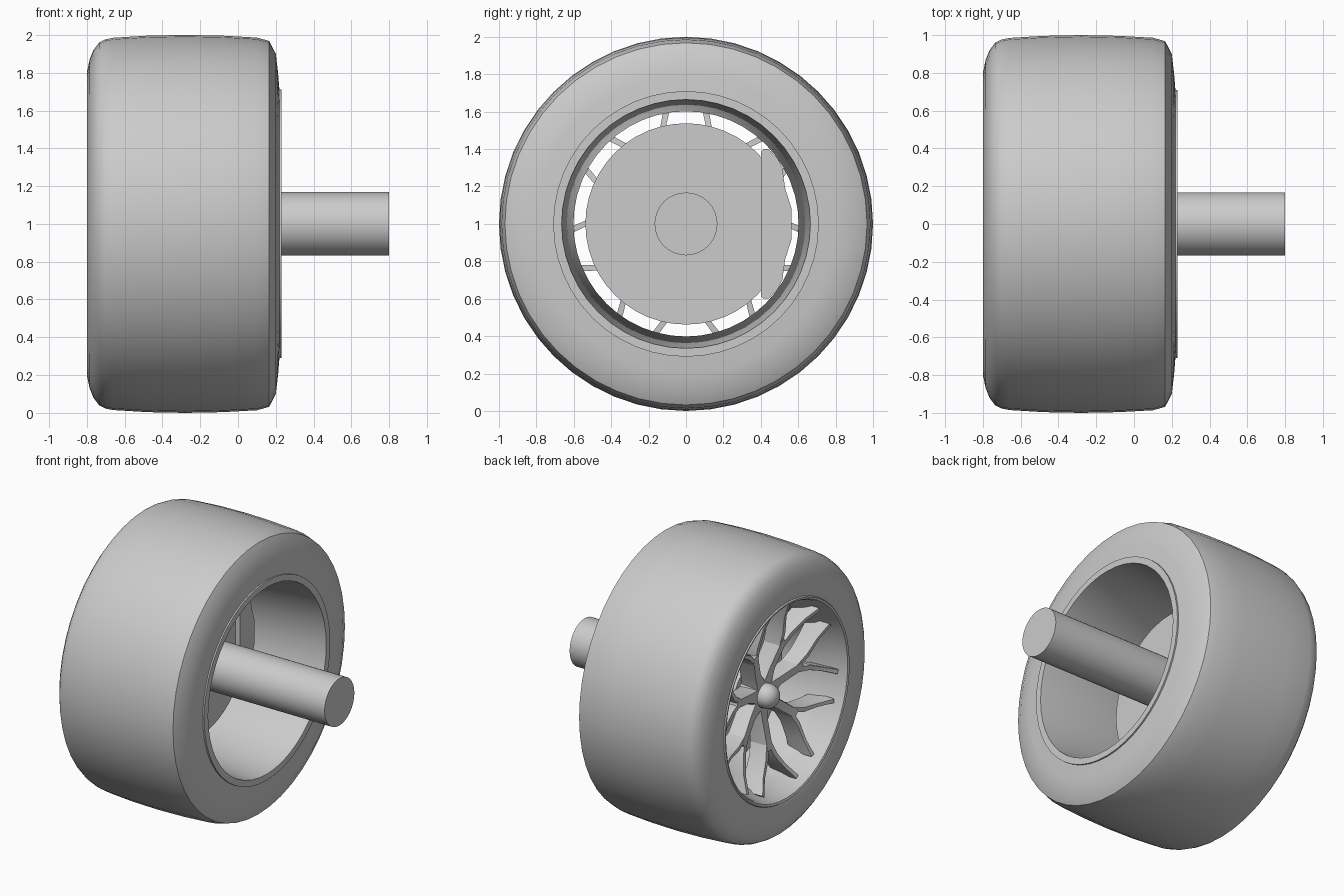
import bpy, bmesh, math
from mathutils import Matrix, Vector

cube = bpy.data.objects.get("Cube")
if cube:
    bpy.data.objects.remove(cube, do_unlink=True)

AXIS_Z = 1.0
SPOKES = 7

grey = bpy.data.materials.new("plain_grey")
grey.use_nodes = True
grey.diffuse_color = (0.6, 0.6, 0.6, 1)
grey.node_tree.nodes["Principled BSDF"].inputs["Base Color"].default_value = (0.6, 0.6, 0.6, 1)


def finish(name, bm):
    """Turn a bmesh into a smooth object with sharp edges kept."""
    bmesh.ops.recalc_face_normals(bm, faces=bm.faces)
    mesh = bpy.data.meshes.new(name)
    bm.to_mesh(mesh)
    bm.free()
    mesh.materials.append(grey)
    mesh.shade_smooth()
    mesh.set_sharp_from_angle(angle=math.radians(32))
    obj = bpy.data.objects.new(name, mesh)
    obj.location.z = AXIS_Z
    bpy.context.collection.objects.link(obj)
    return obj


def lathe(name, profile, segments=48, closed=True):
    """Spin (x, radius) points around the x axis."""
    bm = bmesh.new()
    verts = [bm.verts.new((x, 0, r)) for x, r in profile]
    pairs = list(zip(verts, verts[1:]))
    if closed:
        pairs.append((verts[-1], verts[0]))
    edges = [bm.edges.new(p) for p in pairs]
    bmesh.ops.spin(bm, geom=verts + edges, cent=(0, 0, 0), axis=(1, 0, 0),
                   angle=math.tau, steps=segments, use_merge=True)
    bmesh.ops.remove_doubles(bm, verts=bm.verts, dist=0.0001)
    return finish(name, bm)


def blade(bm, stations, turn):
    """Loft a tapered bar; stations are (radius, sideways, half width, front x, back x)."""
    rings = []
    for i, (r, s, w, front, back) in enumerate(stations):
        a, b = stations[max(i - 1, 0)], stations[min(i + 1, len(stations) - 1)]
        along = Vector((0, b[1] - a[1], b[0] - a[0])).normalized()
        side = Vector((0, along.z, -along.y))
        mid = Vector((0, s, r))
        corners = [(front, -w * 0.8), (front, w * 0.8), (front + 0.015, w),
                   (back, w), (back, -w), (front + 0.015, -w)]
        rings.append([bm.verts.new(turn @ (mid + side * k + Vector((x, 0, 0))))
                      for x, k in corners])
    for a, b in zip(rings, rings[1:]):
        for i in range(len(a)):
            j = (i + 1) % len(a)
            bm.faces.new((a[i], a[j], b[j], b[i]))
    bm.faces.new(rings[0])
    bm.faces.new(rings[-1])


# Tyre with a hard shoulder on the inner side
lathe("tyre", [(-0.79, 0.70), (-0.80, 0.74), (-0.80, 0.80), (-0.785, 0.87), (-0.765, 0.92),
               (-0.735, 0.96), (-0.70, 0.977), (-0.66, 0.985), (-0.48, 0.996), (-0.28, 1.0),
               (-0.08, 0.996), (0.10, 0.986), (0.165, 0.968), (0.20, 0.90),
               (0.212, 0.80), (0.22, 0.70)])

# Rim barrel with a lip at both ends
lathe("rim", [(0.20, 0.71), (0.23, 0.71), (0.23, 0.665), (-0.56, 0.602), (-0.64, 0.625),
              (-0.70, 0.66), (-0.775, 0.675), (-0.795, 0.685), (-0.80, 0.70), (-0.785, 0.71)])

# Forked spokes
bm = bmesh.new()
for n in range(SPOKES):
    turn = Matrix.Rotation(math.pi + n * math.tau / SPOKES, 3, 'X')
    blade(bm, [(0.08, 0, 0.055, -0.62, -0.50), (0.18, 0, 0.036, -0.625, -0.51),
               (0.38, 0, 0.034, -0.665, -0.54)], turn)
    for sign in (-1, 1):
        blade(bm, [(0.34, sign * 0.014, 0.02, -0.655, -0.53),
                   (0.43, sign * 0.05, 0.019, -0.675, -0.545),
                   (0.53, sign * 0.122, 0.015, -0.70, -0.56),
                   (0.62, sign * 0.19, 0.017, -0.745, -0.57)], turn)
finish("spokes", bm)

# Hub and domed centre cap
lathe("hub", [(-0.48, 0), (-0.48, 0.13), (-0.605, 0.12), (-0.62, 0.105), (-0.62, 0)],
      32, False)
dome = [(-0.645 - 0.078 * math.sin(a), 0.084 * math.cos(a))
        for a in (math.radians(d) for d in range(0, 91, 15))]
lathe("centre_cap", [(-0.61, 0), (-0.61, 0.084)] + dome, 24, False)

# Axle and brake disc
lathe("axle", [(0.80, 0), (0.80, 0.168), (-0.50, 0.168), (-0.50, 0)], 32, False)
lathe("brake_disc", [(-0.30, 0), (-0.30, 0.538), (-0.38, 0.538), (-0.38, 0)], 48, False)

# Brake caliper straddling the disc
half = [(0.565, 0.08), (0.53, 0.19), (0.515, 0.30), (0.49, 0.35), (0.44, 0.40),
        (0.415, 0.40), (0.40, 0.385)]
outline = half + [(y, -z) for y, z in reversed(half)]
bm = bmesh.new()
face = bm.faces.new([bm.verts.new((-0.265, y, z)) for y, z in outline])
out = bmesh.ops.extrude_face_region(bm, geom=[face], use_keep_orig=True)
moved = [g for g in out["geom"] if isinstance(g, bmesh.types.BMVert)]
bmesh.ops.translate(bm, verts=moved, vec=(-0.21, 0, 0))
finish("brake_caliper", bm)
